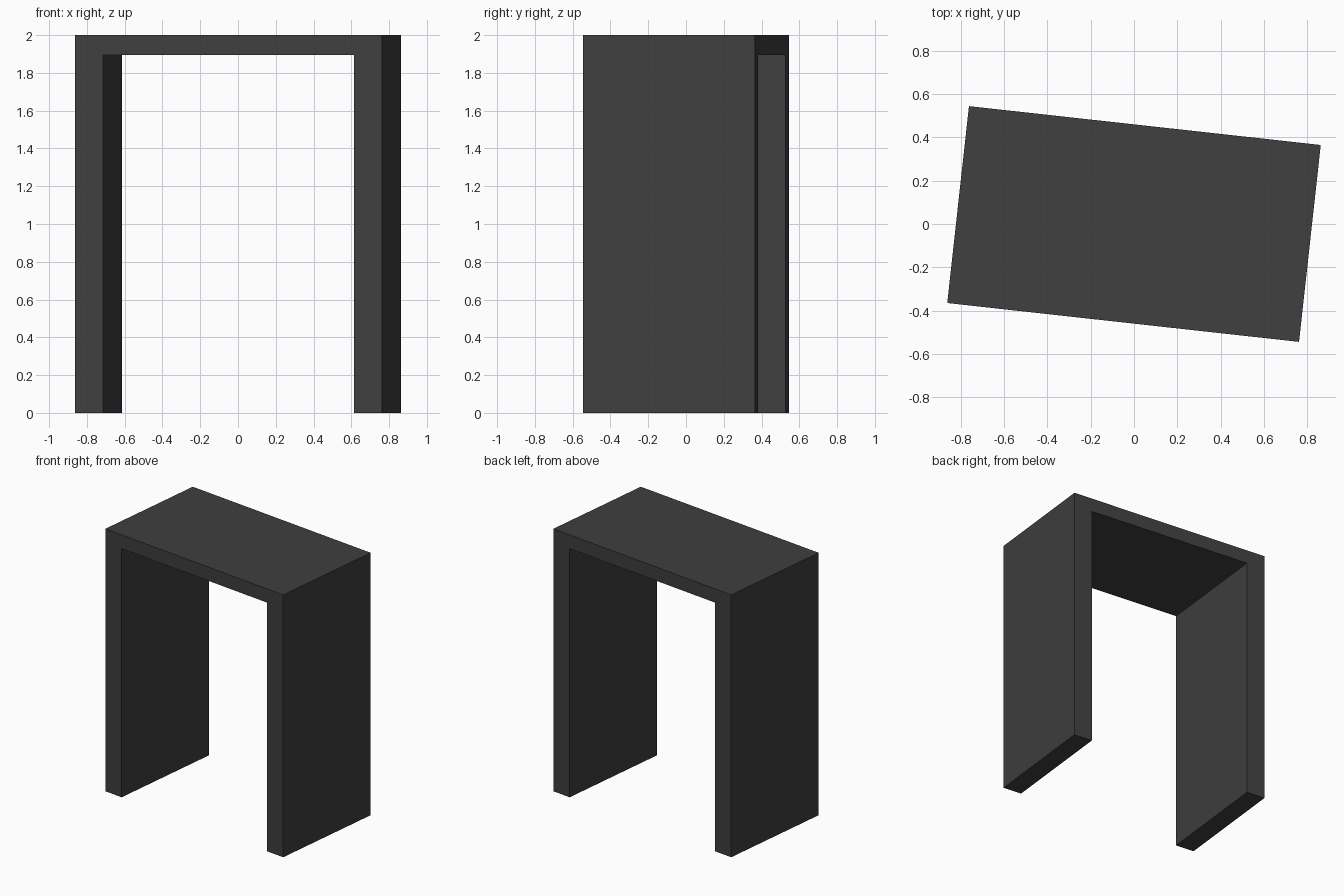
import bpy
import bmesh
from math import radians

cube = bpy.data.objects.get("Cube")
if cube:
    bpy.data.objects.remove(cube, do_unlink=True)

WIDTH, DEPTH, HEIGHT = 1.635, 0.915, 2.0
LEG, TOP = 0.15, 0.105
TURN = radians(-6.3)

# Single dark grey finish
grey = bpy.data.materials.new("dark_grey")
grey.use_nodes = True
colour = (0.05, 0.05, 0.05, 1)
grey.diffuse_color = colour
grey.node_tree.nodes["Principled BSDF"].inputs["Base Color"].default_value = colour

# Open-bottomed portal outline, extruded front to back
outer, inner, under = WIDTH / 2, WIDTH / 2 - LEG, HEIGHT - TOP
half = [(inner, under), (inner, 0), (outer, 0), (outer, HEIGHT)]
profile = half + [(-x, z) for x, z in reversed(half)]

bm = bmesh.new()
face = bm.faces.new([bm.verts.new((x, -DEPTH / 2, z)) for x, z in profile])
extruded = bmesh.ops.extrude_face_region(bm, geom=[face], use_keep_orig=True)
back = [v for v in extruded["geom"] if isinstance(v, bmesh.types.BMVert)]
bmesh.ops.translate(bm, verts=back, vec=(0, DEPTH, 0))
bmesh.ops.recalc_face_normals(bm, faces=bm.faces)

mesh = bpy.data.meshes.new("portal_frame")
bm.to_mesh(mesh)
bm.free()
mesh.materials.append(grey)

# Frame stands slightly turned about the vertical
frame = bpy.data.objects.new("portal_frame", mesh)
frame.rotation_euler.z = TURN
bpy.context.collection.objects.link(frame)
